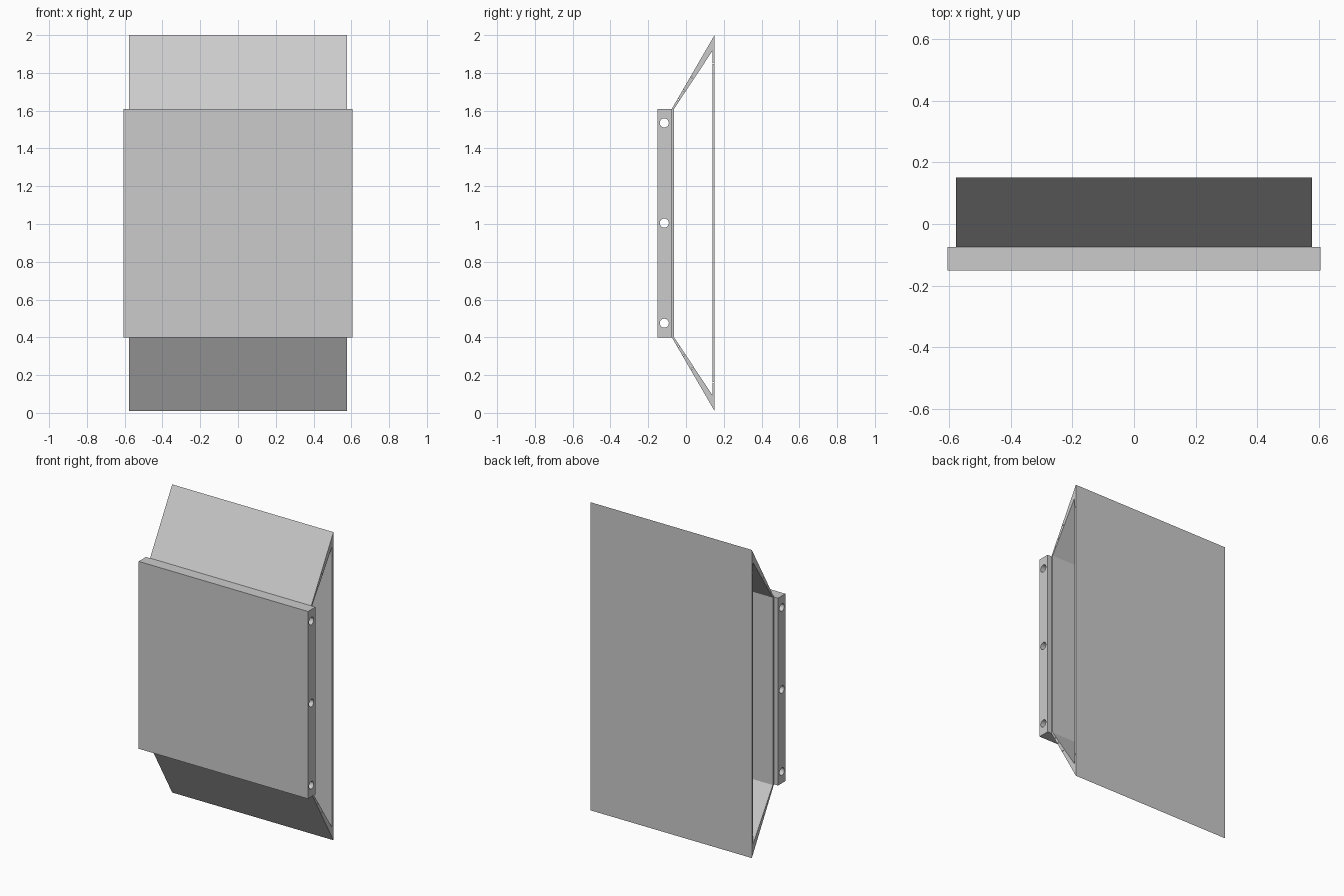
import bpy
import math

if "Cube" in bpy.data.objects:
    bpy.data.objects.remove(bpy.data.objects["Cube"], do_unlink=True)

grey = bpy.data.materials.new("light grey")
grey.use_nodes = True
colour = (0.6, 0.6, 0.6, 1)
grey.diffuse_color = colour
grey.node_tree.nodes["Principled BSDF"].inputs["Base Color"].default_value = colour

MID = 1.005  # height of the mirror line


def prism(name, profile, half_width):
    """Extrude a closed (y, z) profile along x, z measured from the mirror line."""
    n = len(profile)
    verts = [(x, y, z + MID) for x in (-half_width, half_width) for y, z in profile]
    faces = [tuple(reversed(range(n))), tuple(range(n, 2 * n))]
    faces += [(i, (i + 1) % n, (i + 1) % n + n, i + n) for i in range(n)]
    mesh = bpy.data.meshes.new(name)
    mesh.from_pydata(verts, [], faces)
    mesh.materials.append(grey)
    obj = bpy.data.objects.new(name, mesh)
    bpy.context.collection.objects.link(obj)
    return obj


def trapezoid(front, back, front_half, back_half):
    return [(front, -front_half), (back, -back_half),
            (back, back_half), (front, front_half)]


def cut(target, cutter):
    cutter.hide_render = True
    cutter.hide_set(True)
    mod = target.modifiers.new(cutter.name, 'BOOLEAN')
    mod.operation = 'DIFFERENCE'
    mod.solver = 'EXACT'
    mod.object = cutter


def bore(target, name, y, z, radius, sides):
    """Cut a round hole right through the part along x."""
    circle = [(y + radius * math.cos(math.tau * i / sides),
               z + radius * math.sin(math.tau * i / sides)) for i in range(sides)]
    cut(target, prism(name, circle, 0.8))


# Flat front panel with three holes through its sides
panel = prism("front_panel", trapezoid(-0.15, -0.075, 0.605, 0.605), 0.605)
for z in (-0.53, 0, 0.53):
    bore(panel, "panel_hole_cutter", -0.115, z, 0.024, 24)

# Flared housing, open at both sides
housing = prism("flared_housing", trapezoid(-0.075, 0.151, 0.605, 0.995), 0.576)
cut(housing, prism("housing_opening_cutter",
                   trapezoid(-0.063, 0.139, 0.605, 0.91), 0.8))

# Small screw holes in the sloped walls and the back plate
for side in (-1, 1):
    for y, z in ((-0.04, 0.653), (-0.011, 0.7), (0.032, 0.771), (0.145, 0.845)):
        bore(housing, "screw_hole_cutter", y, side * z, 0.004, 8)

# Soften only the round bores
for obj in (panel, housing):
    bpy.ops.object.select_all(action='DESELECT')
    obj.select_set(True)
    bpy.context.view_layer.objects.active = obj
    for mod in list(obj.modifiers):
        bpy.ops.object.modifier_apply(modifier=mod.name)
    bpy.ops.object.shade_smooth_by_angle(angle=math.radians(25))

# The cutters are no longer needed
for obj in list(bpy.data.objects):
    if "_cutter" in obj.name:
        bpy.data.objects.remove(obj, do_unlink=True)
